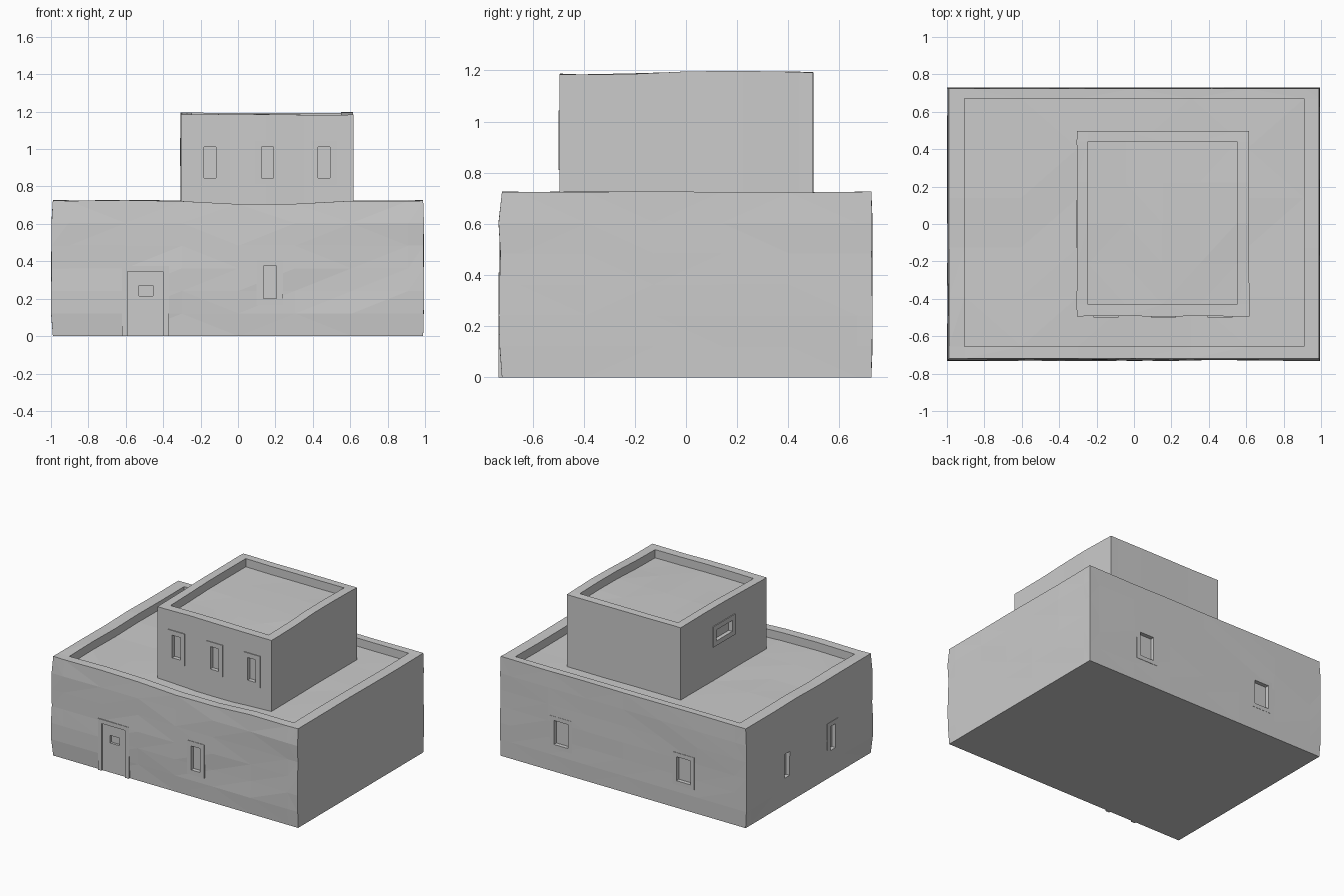
import bpy, bmesh, math
from mathutils import Vector, noise

if "Cube" in bpy.data.objects:
    bpy.data.objects.remove(bpy.data.objects["Cube"])


def new_object(name, bm):
    bmesh.ops.recalc_face_normals(bm, faces=bm.faces)
    me = bpy.data.meshes.new(name)
    bm.to_mesh(me)
    bm.free()
    ob = bpy.data.objects.new(name, me)
    bpy.context.scene.collection.objects.link(ob)
    return ob


def add_box(bm, lo, hi):
    vs = bmesh.ops.create_cube(bm, size=1)["verts"]
    for v in vs:
        v.co = Vector([(a + b) / 2 + c * abs(b - a) for a, b, c in zip(lo, hi, v.co)])


def steps(a, b, n):
    return [a + (b - a) * i / n for i in range(n + 1)]


def storey(name, xs, ys, zs, bulge, top, drop):
    """Uneven gridded block with a sunken roof inside a parapet."""
    bm = bmesh.new()
    n = (len(xs) - 1, len(ys) - 1, len(zs) - 1)
    verts = {}

    def vert(i, j, k):
        if (i, j, k) not in verts:
            p = Vector((xs[i], ys[j], zs[k]))
            if k == n[2]:
                p.z = top(p.x, p.y)
            p += bulge(p, i, j, k, n)
            verts[i, j, k] = bm.verts.new(p)
        return verts[i, j, k]

    roof = []
    for ax in range(3):
        u, w = [a for a in range(3) if a != ax]
        for end in (0, n[ax]):
            for a in range(n[u]):
                for b in range(n[w]):
                    quad = []
                    for da, db in ((0, 0), (1, 0), (1, 1), (0, 1)):
                        idx = [0, 0, 0]
                        idx[ax], idx[u], idx[w] = end, a + da, b + db
                        quad.append(vert(*idx))
                    f = bm.faces.new(quad)
                    if ax == 2 and end and 0 < a < n[0] - 1 and 0 < b < n[1] - 1:
                        roof.append(f)
    bmesh.ops.recalc_face_normals(bm, faces=bm.faces)
    res = bmesh.ops.extrude_face_region(bm, geom=roof)["geom"]
    bmesh.ops.delete(bm, geom=roof, context='FACES_ONLY')
    for v in [g for g in res if isinstance(g, bmesh.types.BMVert)]:
        v.co.z -= drop
    bmesh.ops.triangulate(bm, faces=bm.faces)
    return new_object(name, bm)


# Lower storey: bulging plaster walls
def low_bulge(p, i, j, k, n):
    if k in (0, n[2]):
        return Vector((0, 0, 0))
    r = 0.006 + 0.008 * noise.noise(Vector((p.x * 2.3, p.y * 2.3, p.z * 6 + 4)))
    sx = (i == n[0]) - (i == 0)
    sy = (j == n[1]) - (j == 0)
    return Vector((sx * r * (0.4 if sx > 0 else 1), sy * r * (1.2 if sy < 0 else 0.5), 0))


def low_top(x, y):
    dip = 0.025 * math.exp(-((x - 0.15) / 0.3) ** 2 - ((y + 0.72) / 0.5) ** 2)
    return 0.725 - dip + 0.006 * noise.noise(Vector((x * 3, y * 3, 9)))


low = storey("lower_storey",
             [-0.99] + steps(-0.905, 0.91, 6) + [0.99],
             [-0.72] + steps(-0.655, 0.67, 5) + [0.725],
             steps(0, 0.725, 6), low_bulge, low_top, 0.06)


# Upper storey: straighter walls
def up_bulge(p, i, j, k, n):
    r = 0.004 * noise.noise(Vector((p.x * 4, p.y * 4, 2)))
    sx = (i == n[0]) - (i == 0)
    sy = (j == n[1]) - (j == 0)
    return Vector((sx * r, sy * r, 0))


def up_top(x, y):
    return 1.19 + 0.008 * math.sin(4.5 * (y + 0.15)) * (0.4 + abs(x)) \
        + 0.006 * noise.noise(Vector((x * 3, y * 3, 5)))


up = storey("upper_storey",
            [-0.305] + steps(-0.245, 0.55, 4) + [0.615],
            [-0.493] + steps(-0.43, 0.44, 4) + [0.497],
            [0.6, 1.19], up_bulge, up_top, 0.06)


# Openings: wall, position along wall, width, bottom, top, frame border
walls = {"front": (1, -1, 0.731), "back": (1, 1, 0.728), "left": (0, -1, 0.997),
         "up_front": (1, -1, 0.497), "up_left": (0, -1, 0.309)}
openings = [("front", 0.17, 0.07, 0.20, 0.375, 0.035),
            ("front", -0.495, 0.19, 0.0, 0.345, 0.03)]
openings += [("back", x, 0.115, 0.2, 0.375, 0.03) for x in (-0.49, 0.5)]
openings += [("left", y, 0.06, 0.2, 0.375, 0.032) for y in (-0.27, 0.26)]
openings += [("up_front", x, 0.065, 0.845, 1.01, 0.034) for x in (-0.15, 0.158, 0.46)]
openings += [("up_left", 0, 0.18, 0.945, 1.025, 0.035)]


def wall_box(bm, wall, c0, c1, z0, z1, d0, d1):
    ax, sign, dist = walls[wall]
    d = sorted((sign * (dist + d0), sign * (dist + d1)))
    if ax == 1:
        add_box(bm, (c0, d[0], z0), (c1, d[1], z1))
    else:
        add_box(bm, (d[0], c0, z0), (d[1], c1, z1))


cut_low, cut_up = bmesh.new(), bmesh.new()
for num, (wall, c, w, z0, z1, b) in enumerate(openings):
    door = z0 == 0
    a, e = c - w / 2, c + w / 2
    cut = cut_up if wall.startswith("up") else cut_low
    wall_box(cut, wall, a, e, -0.05 if door else z0, z1, -0.027, 0.05)
    # Frame bars almost flush with the wall
    bm = bmesh.new()
    lo = 0 if door else z0 - b
    wall_box(bm, wall, a - b, a, lo, z1 + b, -0.025, 0.002)
    wall_box(bm, wall, e, e + b, lo, z1 + b, -0.025, 0.002)
    wall_box(bm, wall, a, e, z1, z1 + b, -0.025, 0.002)
    if not door:
        wall_box(bm, wall, a, e, lo, z0, -0.025, 0.002)
    new_object("door_frame" if door else f"window_frame_{num}", bm)

# Door leaf with a small peep opening
bm = bmesh.new()
a, e, p, q = -0.59, -0.40, -0.53, -0.455
for c0, c1, z0, z1 in ((a, p, 0, 0.345), (q, e, 0, 0.345), (p, q, 0, 0.215), (p, q, 0.27, 0.345)):
    wall_box(bm, "front", c0, c1, z0, z1, -0.028, -0.01)
new_object("door_leaf", bm)

# Carve the openings
for body, cut in ((low, cut_low), (up, cut_up)):
    cutter = new_object("opening_cutter", cut)
    cutter.hide_render = True
    m = body.modifiers.new("openings", 'BOOLEAN')
    m.operation = 'DIFFERENCE'
    m.solver = 'EXACT'
    m.object = cutter
    bpy.context.view_layer.objects.active = body
    bpy.ops.object.modifier_apply(modifier=m.name)
    bpy.data.objects.remove(cutter)
